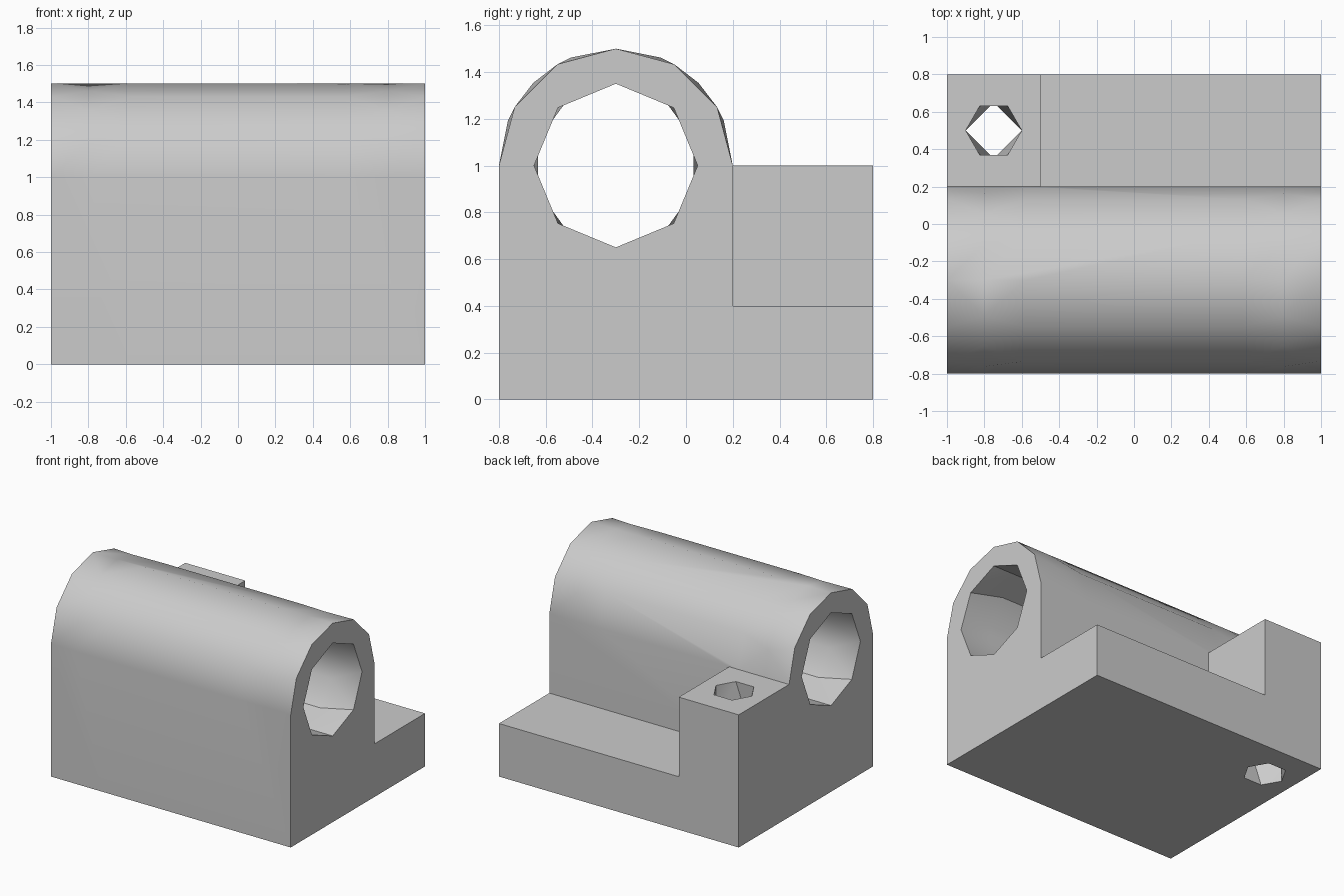
import bpy
import bmesh
from math import sin, cos, pi, radians
from mathutils import Vector

cube = bpy.data.objects.get("Cube")
if cube:
    bpy.data.objects.remove(cube, do_unlink=True)

grey = bpy.data.materials.new("plain grey")
GREY = (0.6, 0.6, 0.6, 1)
grey.use_nodes = True
grey.diffuse_color = GREY
for node in grey.node_tree.nodes:
    if node.type == 'BSDF_PRINCIPLED':
        node.inputs["Base Color"].default_value = GREY

AXIS_Y, AXIS_Z = -0.3, 1.0


def make_object(name, bm):
    bmesh.ops.dissolve_limit(bm, angle_limit=radians(0.2), verts=bm.verts, edges=bm.edges)
    bmesh.ops.recalc_face_normals(bm, faces=bm.faces)
    mesh = bpy.data.meshes.new(name)
    bm.to_mesh(mesh)
    bm.free()
    mesh.materials.append(grey)
    obj = bpy.data.objects.new(name, mesh)
    bpy.context.collection.objects.link(obj)
    return obj


def skin(name, rings, period):
    """Close a solid over rings of (parameter, point) pairs with differing counts."""
    bm = bmesh.new()
    loops = [[(t, bm.verts.new(p)) for t, p in ring] for ring in rings]
    bm.faces.new([v for t, v in loops[0]])
    bm.faces.new([v for t, v in loops[-1]])
    for a, b in zip(loops, loops[1:]):
        a = a + [(period, a[0][1])]
        b = b + [(period, b[0][1])]
        i = j = 0
        while i < len(a) - 1 or j < len(b) - 1:
            step_a = j == len(b) - 1 or (i < len(a) - 1 and a[i + 1][0] <= b[j + 1][0] + 1e-6)
            if step_a:
                bm.faces.new((a[i][1], a[i + 1][1], b[j][1]))
                i += 1
            else:
                bm.faces.new((a[i][1], b[j + 1][1], b[j][1]))
                j += 1
    return make_object(name, bm)


def body_ring(x, segments):
    """Side profile: round arch on top of an L-shaped base."""
    ring = []
    for k in range(segments + 1):
        a = pi * k / segments
        ring.append((k / segments, (x, AXIS_Y + 0.5 * cos(a), AXIS_Z + 0.5 * sin(a))))
    corners = ((-0.8, 0), (0.8, 0), (0.8, 0.4), (0.2, 0.4))
    return ring + [(2 + k, (x, y, z)) for k, (y, z) in enumerate(corners)]


def circle_ring(centre, u, v, radius, sides):
    ring = []
    for k in range(sides):
        a = 2 * pi * k / sides
        ring.append((k / sides, centre + radius * (cos(a) * u + sin(a) * v)))
    return ring


def combine(target, other, operation):
    """Apply a boolean and remove the helper."""
    mod = target.modifiers.new("combine", 'BOOLEAN')
    mod.object, mod.operation, mod.solver = other, operation, 'EXACT'
    graph = bpy.context.evaluated_depsgraph_get()
    target.data = bpy.data.meshes.new_from_object(target.evaluated_get(graph))
    target.modifiers.clear()
    bpy.data.objects.remove(other, do_unlink=True)


X, Y, Z = Vector((1, 0, 0)), Vector((0, 1, 0)), Vector((0, 0, 1))

# Arched body with a faceted crown
stations = ((-1, 6), (-0.8, 8), (-0.58, 6), (0.58, 6), (0.8, 8), (1, 6))
body = skin("bearing_block", [body_ring(x, n) for x, n in stations], 6)

# Raised lug on the rear ledge
bm = bmesh.new()
bmesh.ops.create_cube(bm, size=1)
for v in bm.verts:
    v.co = (-0.75 + 0.5 * v.co.x, 0.45 + 0.7 * v.co.y, 0.6 + 0.8 * v.co.z)
combine(body, make_object("lug", bm), 'UNION')

# Long bore through the arch, starting at its top point
bore_axis = Vector((0, AXIS_Y, AXIS_Z))
bore = [circle_ring(bore_axis + X * x, Z, Y, 0.35, n)
        for x, n in ((-1.1, 8), (-1, 8), (-0.75, 10), (0.75, 10), (1, 8), (1.1, 8))]
combine(body, skin("bore_cutter", bore, 1), 'DIFFERENCE')

# Vertical bolt hole through the lug
bolt_axis = Vector((-0.75, 0.5, 0))
bolt = [circle_ring(bolt_axis + Z * z, X, Y, 0.15, n)
        for z, n in ((-0.1, 6), (0, 6), (0.25, 4), (0.75, 4), (1, 6), (1.1, 6))]
combine(body, skin("bolt_cutter", bolt, 1), 'DIFFERENCE')

# Merge flat regions, then shade
bm = bmesh.new()
bm.from_mesh(body.data)
bmesh.ops.remove_doubles(bm, verts=bm.verts, dist=0.0005)
bmesh.ops.dissolve_limit(bm, angle_limit=radians(0.2), verts=bm.verts, edges=bm.edges)
bm.to_mesh(body.data)
bm.free()
bpy.ops.object.select_all(action='DESELECT')
body.select_set(True)
bpy.context.view_layer.objects.active = body
bpy.ops.object.shade_smooth_by_angle(angle=radians(30.5))
weighted = body.modifiers.new("flat walls", 'WEIGHTED_NORMAL')
weighted.keep_sharp = True
